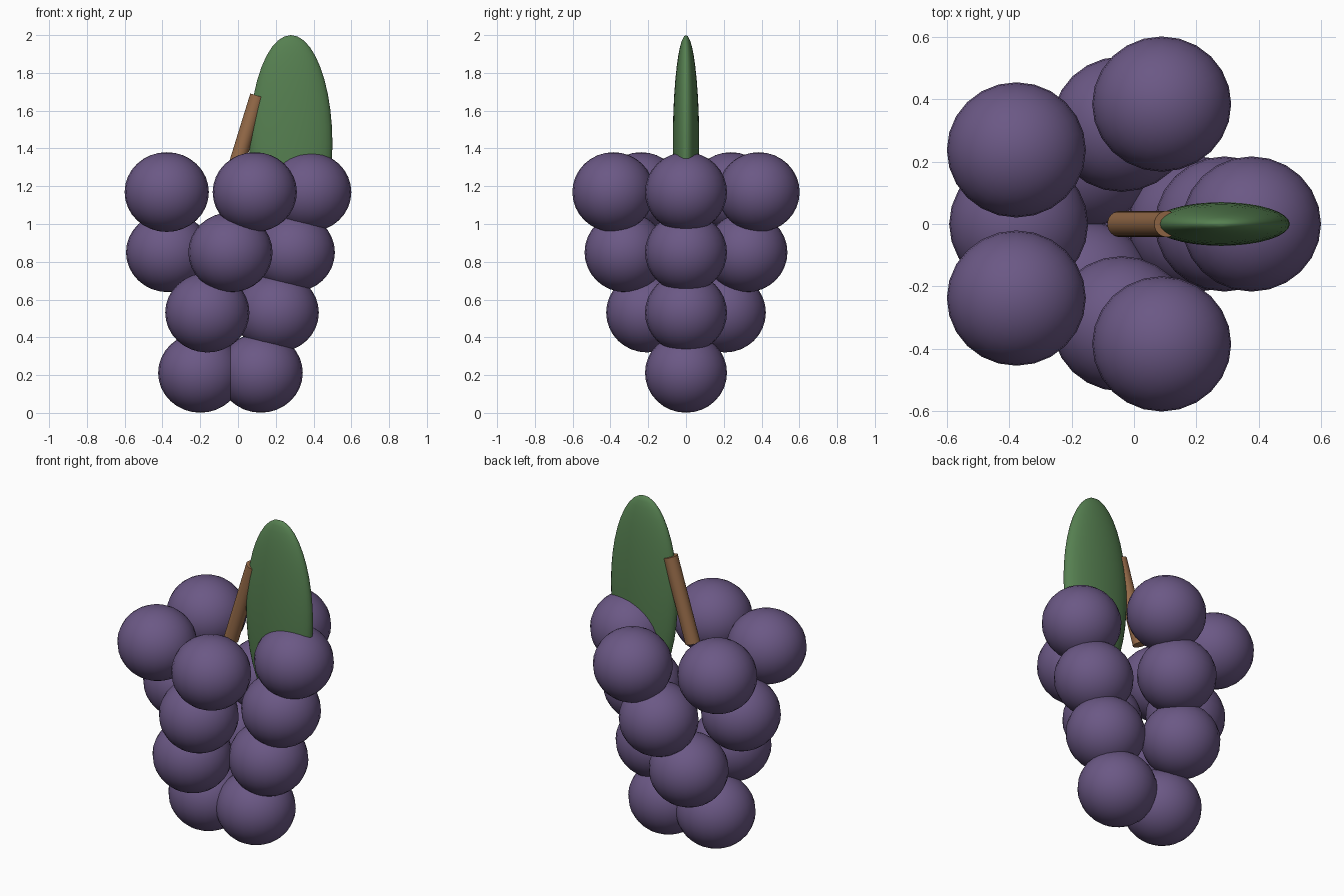
import bpy
import math

if "Cube" in bpy.data.objects:
    bpy.data.objects.remove(bpy.data.objects["Cube"])


def material(name, rgb):
    m = bpy.data.materials.new(name)
    m.diffuse_color = (*rgb, 1.0)
    m.use_nodes = True
    m.node_tree.nodes["Principled BSDF"].inputs["Base Color"].default_value = m.diffuse_color
    return m


purple = material("grape purple", (0.147, 0.098, 0.235))
green = material("leaf green", (0.093, 0.216, 0.082))
brown = material("stem brown", (0.305, 0.147, 0.066))


def finish(name, mat, angle):
    ob = bpy.context.object
    ob.name = name
    ob.data.materials.append(mat)
    bpy.ops.object.shade_smooth_by_angle(angle=math.radians(angle))
    return ob


def ellipsoid(name, centre, radii, mat, segments, rings):
    bpy.ops.mesh.primitive_uv_sphere_add(segments=segments, ring_count=rings,
                                         radius=1, location=centre)
    bpy.context.object.scale = radii
    bpy.ops.object.transform_apply(location=False, rotation=False, scale=True)
    return finish(name, mat, 60)


# Grapes: rings of 2, 3, 4 and 5, each wider than the one below
AXIS_X = -0.04
for row, (count, ring) in enumerate([(2, 0.16), (3, 0.245), (4, 0.33), (5, 0.417)]):
    for i in range(count):
        a = math.tau * i / count
        centre = (AXIS_X + ring * math.cos(a), 0.97 * ring * math.sin(a),
                  0.212 + 0.319 * row)
        ellipsoid(f"grape_row{row + 1}_{i + 1}", centre,
                  (0.223, 0.217, 0.211), purple, 24, 16)

# Stem: leaning cylinder
bpy.ops.mesh.primitive_cylinder_add(vertices=24, radius=0.042, depth=0.51,
                                    location=(0.03, 0, 1.435),
                                    rotation=(0, 0.3, 0))
finish("stem", brown, 40)

# Leaf: tall flattened ellipsoid
ellipsoid("leaf", (0.28, 0, 1.425), (0.22, 0.07, 0.575), green, 32, 20)
